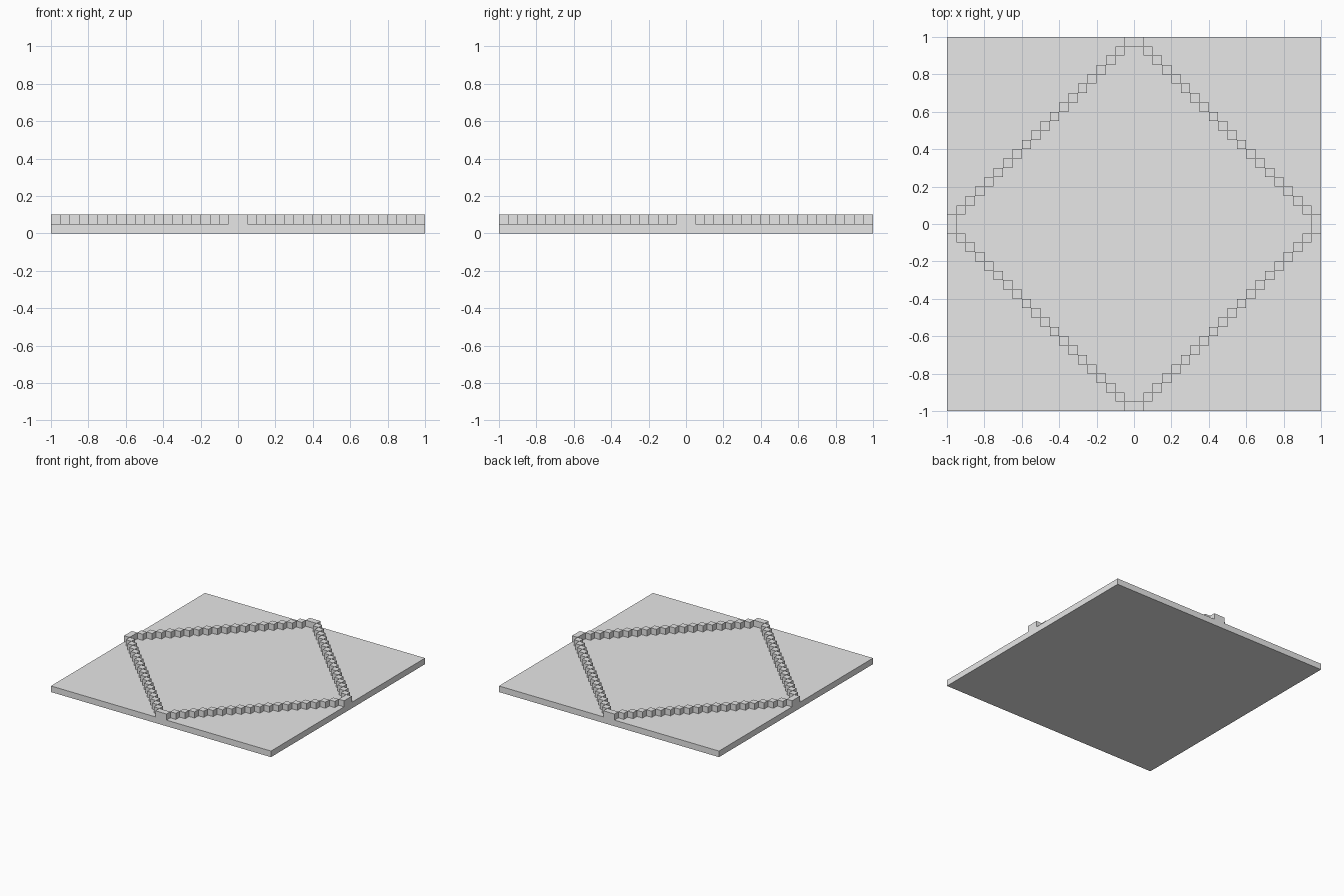
import bpy
import bmesh
from mathutils import Matrix, Vector

CELL = 0.05   # block size, also the thickness of the plate
STEPS = 20    # blocks along each quarter of the diamond

cube = bpy.data.objects.get("Cube")
if cube:
    bpy.data.objects.remove(cube, do_unlink=True)

grey = bpy.data.materials.new("light grey")
grey.use_nodes = True
grey.diffuse_color = (0.8, 0.8, 0.8, 1)
grey.node_tree.nodes["Principled BSDF"].inputs["Base Color"].default_value = (0.8, 0.8, 0.8, 1)


def add_box(bm, centre, size):
    matrix = Matrix.Translation(centre) @ Matrix.Diagonal(Vector(size)).to_4x4()
    bmesh.ops.create_cube(bm, size=1, matrix=matrix)


def finish(bm, name):
    mesh = bpy.data.meshes.new(name)
    bm.to_mesh(mesh)
    bm.free()
    mesh.materials.append(grey)
    obj = bpy.data.objects.new(name, mesh)
    bpy.context.collection.objects.link(obj)
    return obj


# Square floor plate
bm = bmesh.new()
add_box(bm, (0, 0, CELL / 2), (2, 2, CELL))
finish(bm, "floor_plate")

# Stepped diamond wall: single blocks touching corner to corner
bm = bmesh.new()
height = CELL * 1.5
for step in range(1, STEPS - 1):
    x = (step + 0.5) * CELL
    y = 1 - x
    for sx in (-1, 1):
        for sy in (-1, 1):
            add_box(bm, (sx * x, sy * y, height), (CELL, CELL, CELL))

# Double-width blocks at the four tips of the diamond
tip = 1 - CELL / 2
for side in (-1, 1):
    add_box(bm, (0, side * tip, height), (2 * CELL, CELL, CELL))
    add_box(bm, (side * tip, 0, height), (CELL, 2 * CELL, CELL))
finish(bm, "diamond_wall")
